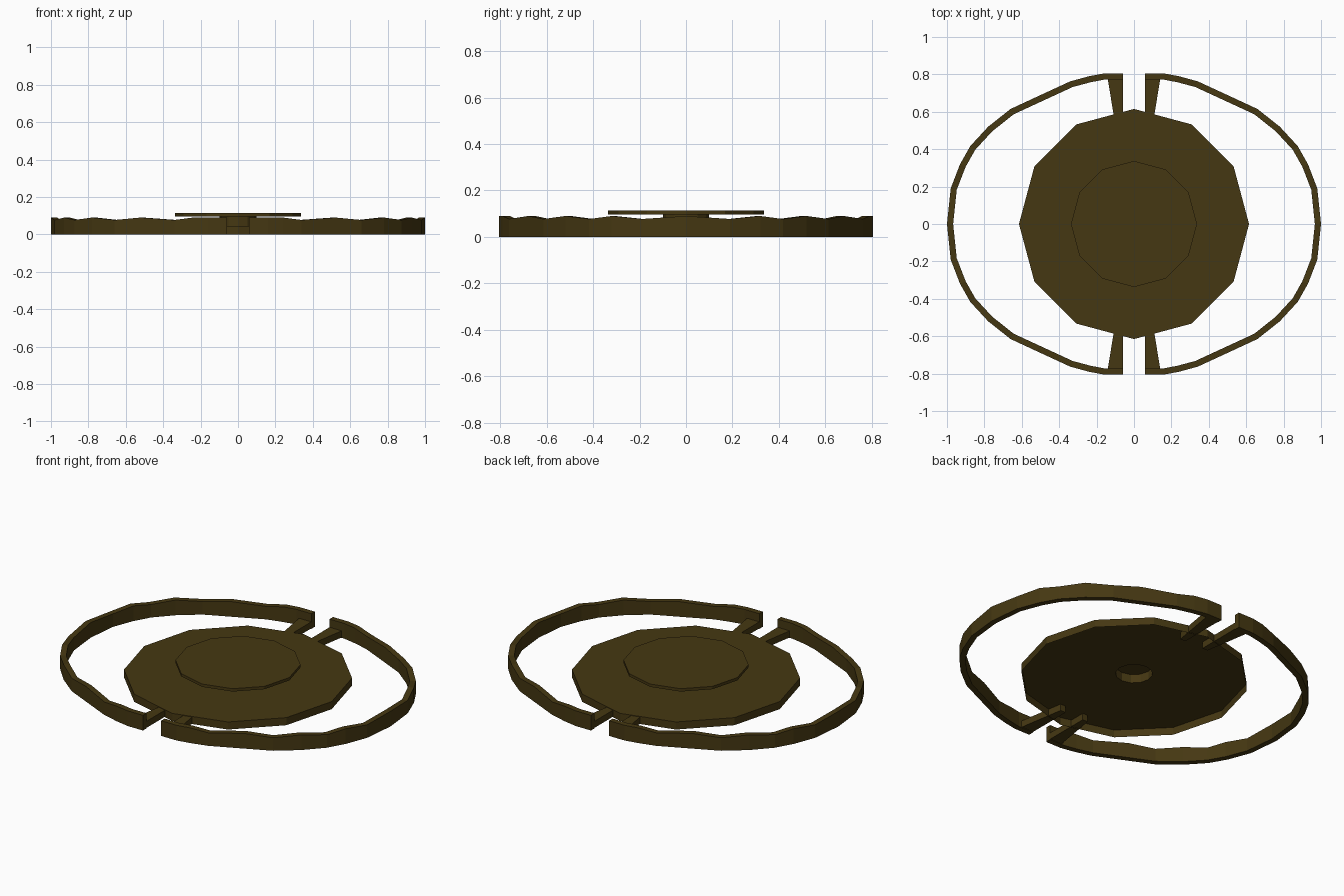
import bpy, bmesh, math
from mathutils import Vector

if "Cube" in bpy.data.objects:
    bpy.data.objects.remove(bpy.data.objects["Cube"])

mat = bpy.data.materials.new("dark_olive")
mat.diffuse_color = (0.06, 0.039, 0.006, 1)
mat.use_nodes = True
mat.node_tree.nodes["Principled BSDF"].inputs["Base Color"].default_value = mat.diffuse_color


def finish(name, bm):
    bmesh.ops.recalc_face_normals(bm, faces=bm.faces[:])
    me = bpy.data.meshes.new(name)
    bm.to_mesh(me)
    bm.free()
    me.materials.append(mat)
    ob = bpy.data.objects.new(name, me)
    bpy.context.collection.objects.link(ob)
    return ob


def mirror(ob, y=False):
    m = ob.modifiers.new("mirror", "MIRROR")
    m.use_axis = (True, y, False)
    m.use_mirror_merge = False


def turned(name, profile, sides=12):
    """Flat-sided body from (radius, z) points; a zero radius closes the end."""
    bm = bmesh.new()
    rings = []
    for r, z in profile:
        n = sides if r > 0 else 1
        rings.append([bm.verts.new((r * math.cos(math.tau * i / sides),
                                    r * math.sin(math.tau * i / sides), z)) for i in range(n)])
    for a, b in zip(rings, rings[1:]):
        for i in range(sides):
            j = (i + 1) % sides
            if len(a) == 1:
                bm.faces.new((a[0], b[i], b[j]))
            elif len(b) == 1:
                bm.faces.new((a[i], a[j], b[0]))
            else:
                bm.faces.new((a[i], a[j], b[j], b[i]))
    return finish(name, bm)


# Base disc: open underneath, with a hollow hub rising from its centre
turned("base_disc", [(0.615, 0), (0.615, 0.045), (0.1, 0.045), (0.1, 0.097)])

# Small raised disc on the hub
turned("top_disc", [(0, 0.096), (0.337, 0.096), (0.337, 0.113), (0, 0.113)])

# Half rim with a scalloped top edge, mirrored to the other side
quarter = [(0.06, 0.805), (0.16, 0.805), (0.24, 0.79), (0.34, 0.763), (0.52, 0.68),
           (0.66, 0.615), (0.78, 0.52), (0.875, 0.417), (0.93, 0.32), (0.98, 0.19)]
outer = [Vector(p) for p in quarter] + [Vector((1.0, 0))]
outer += [Vector((x, -y)) for x, y in reversed(quarter)]
bm = bmesh.new()
sections = []
last = len(outer) - 1
for i, p in enumerate(outer):
    d = (outer[min(i + 1, last)] - outer[max(i - 1, 0)]).normalized()
    if i in (0, last):
        d = Vector((1 if i == 0 else -1, 0))
    q = p + Vector((d.y, -d.x)) * 0.033
    z = 0.09 if i % 2 == 0 or i in (1, last - 1) else 0.077
    sections.append([bm.verts.new(c) for c in
                     ((p.x, p.y, 0), (p.x, p.y, z), (q.x, q.y, z), (q.x, q.y, 0))])
for a, b in zip(sections, sections[1:]):
    for k in range(4):
        n = (k + 1) % 4
        bm.faces.new((a[k], a[n], b[n], b[k]))
bm.faces.new(sections[0])
bm.faces.new(sections[-1])
mirror(finish("scalloped_rim", bm))

# Tapered spokes joining the rim ends to the disc
bm = bmesh.new()
plan = [(0.06, 0.785), (0.142, 0.785), (0.095, 0.5), (0.06, 0.5)]
face = bm.faces.new([bm.verts.new((x, y, 0.003)) for x, y in plan])
ext = bmesh.ops.extrude_face_region(bm, geom=[face], use_keep_orig=True)
bmesh.ops.translate(bm, vec=(0, 0, 0.039),
                    verts=[g for g in ext["geom"] if isinstance(g, bmesh.types.BMVert)])
mirror(finish("spoke", bm), y=True)
